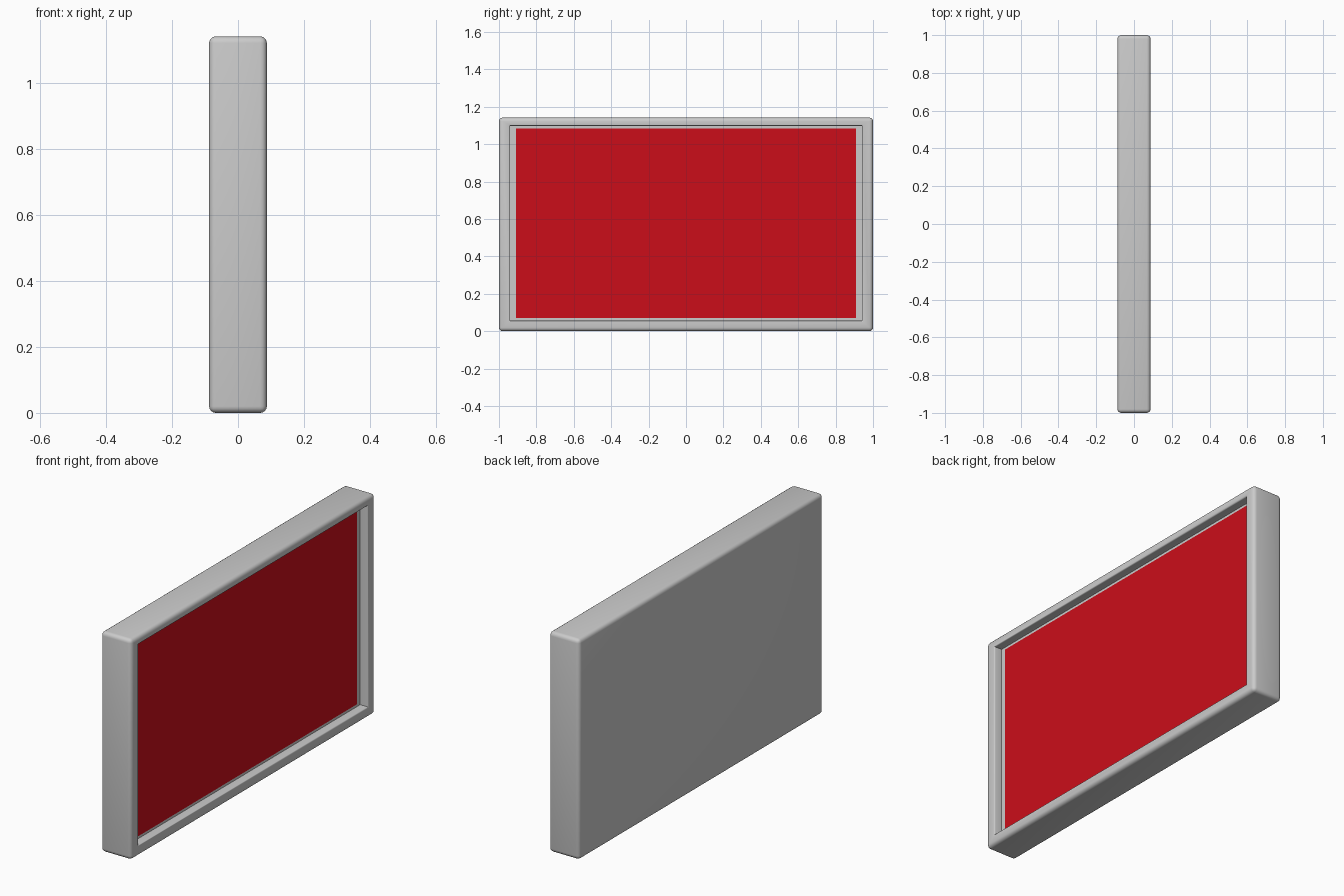
import bpy, bmesh
from mathutils import Vector

if "Cube" in bpy.data.objects:
    bpy.data.objects.remove(bpy.data.objects["Cube"])

HX, H = 0.0875, 1.142       # half thickness, height
DEPTH = 0.045               # recess depth

# Casing: box with a recessed opening on the +x side
bm = bmesh.new()
bmesh.ops.create_cube(bm, size=1)
for v in bm.verts:
    v.co = Vector((v.co.x * 2 * HX, v.co.y * 2, (v.co.z + 0.5) * H))
bm.normal_update()
outer_edges = set(bm.edges)
front = max(bm.faces, key=lambda f: f.normal.x)


def place_corners(face, x, hy, z0, z1):
    mid = face.calc_center_median().z
    for v in face.verts:
        v.co = (x, hy if v.co.y > 0 else -hy, z1 if v.co.z > mid else z0)


bmesh.ops.inset_region(bm, faces=[front], thickness=0.04)
place_corners(front, HX, 0.94, 0.056, 1.098)
lip_edges = list(front.edges)
floor = bmesh.ops.extrude_discrete_faces(bm, faces=[front])["faces"][0]
place_corners(floor, HX - DEPTH, 0.94, 0.056, 1.098)
lip_edges = [e for e in lip_edges if e.is_valid]
if not lip_edges:
    lip_edges = [e for e in bm.edges if all(abs(v.co.x - HX) < 1e-5 and abs(v.co.y) < 0.95 for v in e.verts)]

# Rounded outer edges, finer rounding around the opening
bmesh.ops.bevel(bm, geom=list(outer_edges), offset=0.02, segments=4, profile=0.5, affect='EDGES')
lip = [e for e in bm.edges if all(abs(v.co.x - HX) < 1e-5 and abs(v.co.y) < 0.95 for v in e.verts)]
bmesh.ops.bevel(bm, geom=lip, offset=0.007, segments=3, profile=0.5, affect='EDGES')
bmesh.ops.recalc_face_normals(bm, faces=bm.faces)
mesh = bpy.data.meshes.new("screen_casing")
bm.to_mesh(mesh)
bm.free()
casing = bpy.data.objects.new("screen_casing", mesh)
bpy.context.collection.objects.link(casing)
bpy.context.view_layer.objects.active = casing
casing.select_set(True)
bpy.ops.object.shade_smooth_by_angle(angle=0.7)

# Red display panel lying on the recess floor
bpy.ops.mesh.primitive_cube_add(size=1, location=(HX - DEPTH, 0, 0.577))
panel = bpy.context.object
panel.name = "display_panel"
panel.scale = (0.004, 1.82, 1.014)
red = bpy.data.materials.new("red")
red.diffuse_color = (0.6, 0.004, 0.01, 1)
red.use_nodes = True
red.node_tree.nodes["Principled BSDF"].inputs["Base Color"].default_value = red.diffuse_color
panel.data.materials.append(red)
